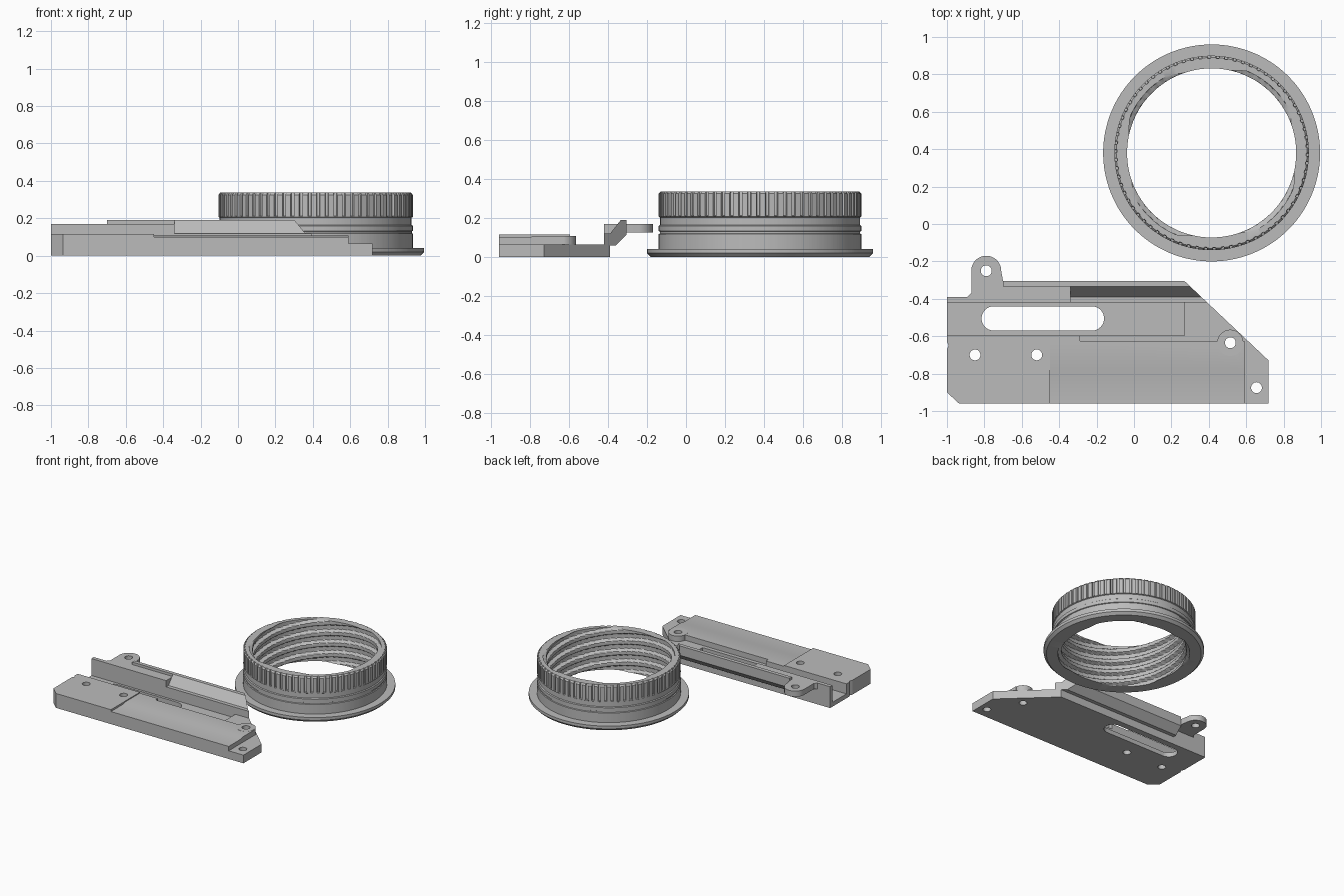
import bpy, bmesh, math

if "Cube" in bpy.data.objects:
    bpy.data.objects.remove(bpy.data.objects["Cube"])

grey = bpy.data.materials.new("plain grey")
grey.diffuse_color = (0.5, 0.5, 0.5, 1)
grey.use_nodes = True
grey.node_tree.nodes["Principled BSDF"].inputs["Base Color"].default_value = grey.diffuse_color


def finish(name, bm):
    bmesh.ops.recalc_face_normals(bm, faces=bm.faces[:])
    me = bpy.data.meshes.new(name)
    bm.to_mesh(me)
    bm.free()
    ob = bpy.data.objects.new(name, me)
    bpy.context.collection.objects.link(ob)
    me.materials.append(grey)
    return ob


def prism(name, pts, offset):
    """Extrude a closed 3D outline along a vector."""
    bm = bmesh.new()
    a = [bm.verts.new(p) for p in pts]
    b = [bm.verts.new([p[i] + offset[i] for i in range(3)]) for p in pts]
    n = len(a)
    bm.faces.new(a)
    bm.faces.new(b[::-1])
    for i in range(n):
        bm.faces.new((a[i], a[(i + 1) % n], b[(i + 1) % n], b[i]))
    return finish(name, bm)


def plate(name, outline, z0, z1):
    return prism(name, [(x, y, z0) for x, y in outline], (0, 0, z1 - z0))


def rail(name, profile, x0, x1):
    return prism(name, [(x0, y, z) for y, z in profile], (x1 - x0, 0, 0))


def box(name, x0, x1, y0, y1, z0, z1):
    return plate(name, [(x0, y0), (x1, y0), (x1, y1), (x0, y1)], z0, z1)


def arc(cx, cy, r, a0, a1, n):
    return [(cx + r * math.cos(math.radians(a0 + (a1 - a0) * i / n)),
             cy + r * math.sin(math.radians(a0 + (a1 - a0) * i / n))) for i in range(n + 1)]


def hole(x, y):
    return plate("hole_cutter", arc(x, y, 0.029, 0, 352.5, 47), -0.1, 0.4)


# ---- Bracket: front block and stepped bed ----
front_block = plate("front_block", [(-1, -0.9), (-0.935, -0.96), (-0.45, -0.96), (-0.45, -0.595),
                                    (-1, -0.595), (-1, -0.63), (-0.99, -0.65), (-1, -0.67)], 0, 0.115)
bed = rail("stepped_bed", [(-0.96, 0), (-0.96, 0.1), (-0.81, 0.1), (-0.775, 0.108),
                           (-0.625, 0.108), (-0.625, 0)], -0.45, 0.59)
stop = box("stop_strip", -0.45, -0.29, -0.625, -0.595, 0, 0.108)
ledge = box("bed_ledge", -0.29, 0.59, -0.625, -0.595, 0, 0.065)
end_tab = box("end_tab", 0.59, 0.72, -0.96, -0.595, 0, 0.065)
boss = plate("screw_boss", arc(0.515, -0.635, 0.07, 0, 352.5, 47), 0.04, 0.1085)

# ---- Bracket: channel ----
channel = box("channel_floor", -1, 0.27, -0.595, -0.42, 0, 0.035)
channel_end = box("channel_end", 0.27, 0.65, -0.595, -0.42, 0, 0.065)

# ---- Bracket: back rail in three lengths, with ear ----
under = [(-0.305, 0.115), (-0.36, 0.06), (-0.39, 0.06), (-0.39, 0), (-0.42, 0)]
box("rail_left", -1, -0.7, -0.42, -0.39, 0, 0.17)
rail("rail_middle", [(-0.42, 0.17), (-0.335, 0.17), (-0.335, 0.19), (-0.305, 0.19)] + under, -0.7, -0.34)
rail_right = rail("rail_right", [(-0.42, 0.12), (-0.39, 0.12), (-0.335, 0.19), (-0.305, 0.19)] + under,
                  -0.34, 0.5)
ear = plate("ear", [(-0.7, -0.39), (-0.7, -0.305)] + arc(-0.79, -0.25, 0.08, 0, 180, 24)
            + [(-0.87, -0.37), (-0.89, -0.39)], 0.125, 0.17)

# ---- Cutters: screw holes, long slot, slanted end ----
slot = plate("slot_cutter", arc(-0.225, -0.505, 0.065, -90, 90, 24)
             + arc(-0.75, -0.505, 0.065, 90, 270, 24), -0.1, 0.3)
slant = plate("slant_cutter", [(0.18, -0.22), (0.81, -0.815), (1, -0.2)], -0.1, 0.4)
boss_hole = hole(0.515, -0.635)
cuts = {
    front_block: [hole(-0.85, -0.7), hole(-0.52, -0.7)],
    bed: [boss_hole], ledge: [boss_hole, slant], boss: [boss_hole, slant],
    end_tab: [hole(0.655, -0.875), slant],
    channel: [slot], channel_end: [slant], rail_right: [slant],
    ear: [hole(-0.79, -0.25)],
}
for ob, cutters in cuts.items():
    for c in cutters:
        m = ob.modifiers.new("cut", "BOOLEAN")
        m.operation = "DIFFERENCE"
        m.solver = "EXACT"
        m.object = c
deps = bpy.context.evaluated_depsgraph_get()
baked = {ob: bpy.data.meshes.new_from_object(ob.evaluated_get(deps)) for ob in cuts}
for ob, me in baked.items():
    ob.modifiers.clear()
    ob.data = me
for c in {c for cs in cuts.values() for c in cs}:
    bpy.data.objects.remove(c)

# ---- Ring: knurled outside, flange, multi-start helical grooves inside ----
CX, CY, TOP = 0.415, 0.38, 0.337
TEETH, STARTS, PITCH, ROWS = 70, 4, 0.085, 60
angles = [(t + f) / TEETH * 2 * math.pi for t in range(TEETH) for f in (0, 0.6, 0.65, 0.95)]
outer = [(0.56, 0, 0), (0.58, 0.02, 0), (0.58, 0.042, 0), (0.52, 0.042, 0), (0.52, 0.118, 0),
         (0.514, 0.121, 0), (0.514, 0.13, 0), (0.52, 0.133, 0), (0.52, 0.16, 0), (0.513, 0.165, 0),
         (0.513, 0.203, 0), (0.52, 0.207, 0), (0.52, 0.21, 0), (0.52, 0.212, 0.012),
         (0.52, 0.325, 0.012), (0.51, TOP, 0.005)]


def groove(a, z):
    """Depth of the left-handed helical groove at this angle and height."""
    p = (z / PITCH + STARTS * a / (2 * math.pi)) % 1
    d = abs(p - 0.5)
    return 0.025 * min(1, max(0, (0.32 - d) / 0.12))


bm = bmesh.new()
loops = []
for r, z, notch in outer:
    loops.append([(r - (notch if i % 4 >= 2 else 0), a, z) for i, a in enumerate(angles)])
for k in range(ROWS + 1):
    z = TOP * (1 - k / ROWS)
    loops.append([(0.452 + groove(a, z), a, z) for a in angles])
grid = [[bm.verts.new((CX + r * math.cos(a), CY + r * math.sin(a), z)) for r, a, z in row]
        for row in loops]
n = len(angles)
for j in range(len(grid)):
    lo, hi = grid[j], grid[(j + 1) % len(grid)]
    for i in range(n):
        bm.faces.new((lo[i], lo[(i + 1) % n], hi[(i + 1) % n], hi[i]))
finish("knurled_ring", bm)

# ---- Smooth round walls, keep edges sharp ----
for ob in bpy.data.objects:
    ob.select_set(True)
    bpy.context.view_layer.objects.active = ob
bpy.ops.object.shade_smooth_by_angle(angle=math.radians(25))
